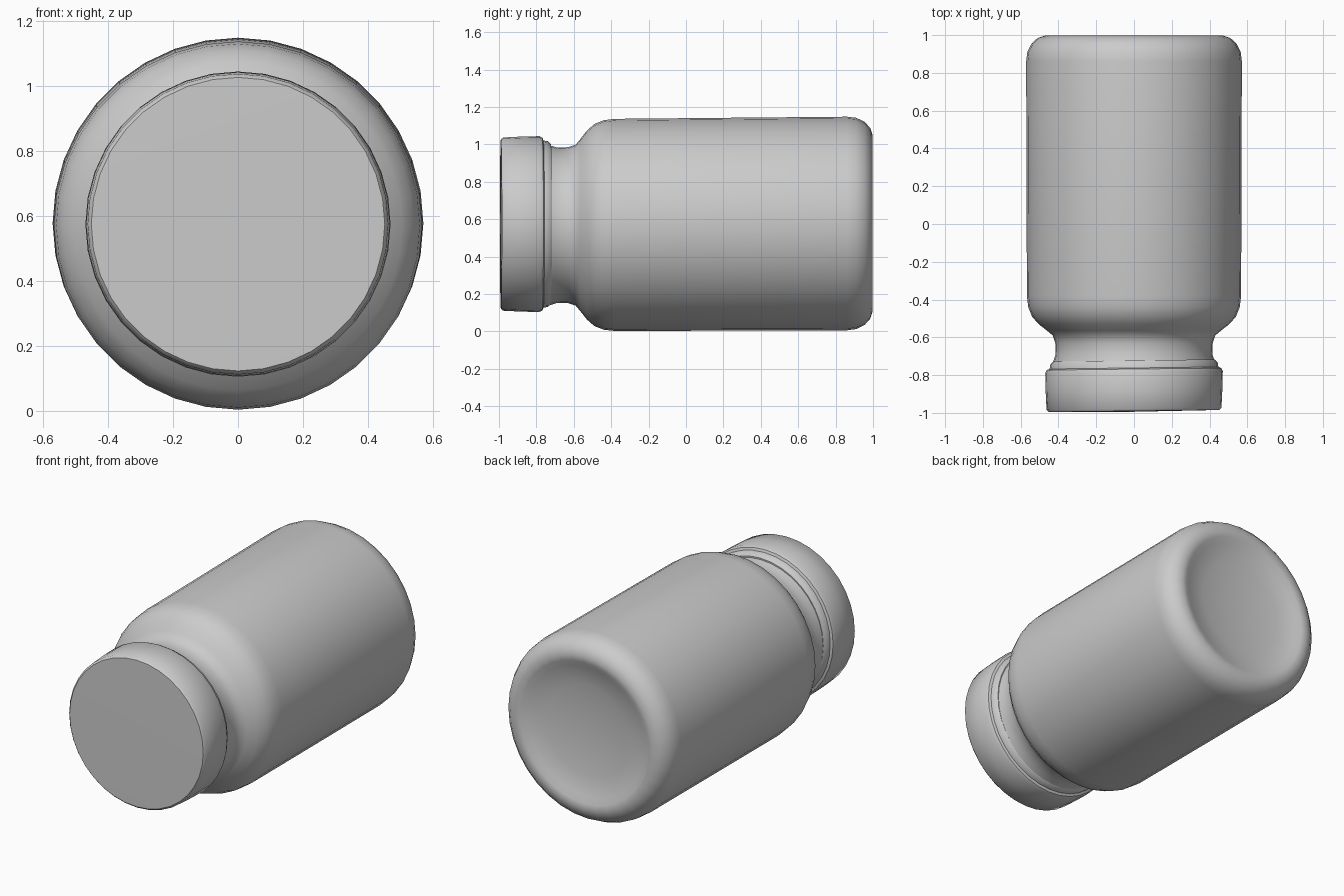
import bpy, bmesh, math

if "Cube" in bpy.data.objects:
    bpy.data.objects.remove(bpy.data.objects["Cube"])

SIDES = 36


def lathe(name, profile, center_z, lift=0.0, skew=0.0):
    """Revolve (radius, y) points about a nearly horizontal y axis."""
    bm = bmesh.new()
    rings = []
    for r, y in profile:
        count = SIDES if r > 0 else 1
        ring = []
        for i in range(count):
            a = 2 * math.pi * i / SIDES
            x = r * math.sin(a)
            ring.append(bm.verts.new((x, y + skew * x, center_z + lift * y + r * math.cos(a))))
        rings.append(ring)
    for a, b in zip(rings, rings[1:]):
        for i in range(SIDES):
            j = (i + 1) % SIDES
            if len(a) == 1:
                bm.faces.new((a[0], b[j], b[i]))
            elif len(b) == 1:
                bm.faces.new((a[i], a[j], b[0]))
            else:
                bm.faces.new((a[i], a[j], b[j], b[i]))
    bmesh.ops.recalc_face_normals(bm, faces=bm.faces)
    mesh = bpy.data.meshes.new(name)
    bm.to_mesh(mesh)
    bm.free()
    obj = bpy.data.objects.new(name, mesh)
    bpy.context.collection.objects.link(obj)
    bpy.ops.object.select_all(action='DESELECT')
    obj.select_set(True)
    bpy.context.view_layer.objects.active = obj
    bpy.ops.object.shade_smooth_by_angle(angle=math.radians(40))
    return obj


# Bottle: neck, shoulder, straight body, rounded base with a shallow dish
lathe("bottle", [
    (0.43, -0.75), (0.425, -0.72), (0.415, -0.69), (0.417, -0.63),
    (0.43, -0.59), (0.46, -0.565), (0.505, -0.53), (0.54, -0.49), (0.56, -0.44),
    (0.567, -0.38), (0.569, 0.2), (0.571, 0.86), (0.565, 0.91),
    (0.543, 0.955), (0.51, 0.985), (0.47, 0.998), (0.435, 0.993),
    (0.40, 0.975), (0.28, 0.953), (0.14, 0.94), (0, 0.936)],
    center_z=0.572, lift=0.006)

# Cap: flat front disc, skirt and stepped rear lip around the neck
lathe("cap", [
    (0, -0.994), (0.452, -0.99), (0.463, -0.978), (0.468, -0.88),
    (0.470, -0.785), (0.462, -0.768), (0.447, -0.762),
    (0.443, -0.738), (0.428, -0.722), (0.418, -0.722)],
    center_z=0.574, lift=0.0, skew=0.012)
